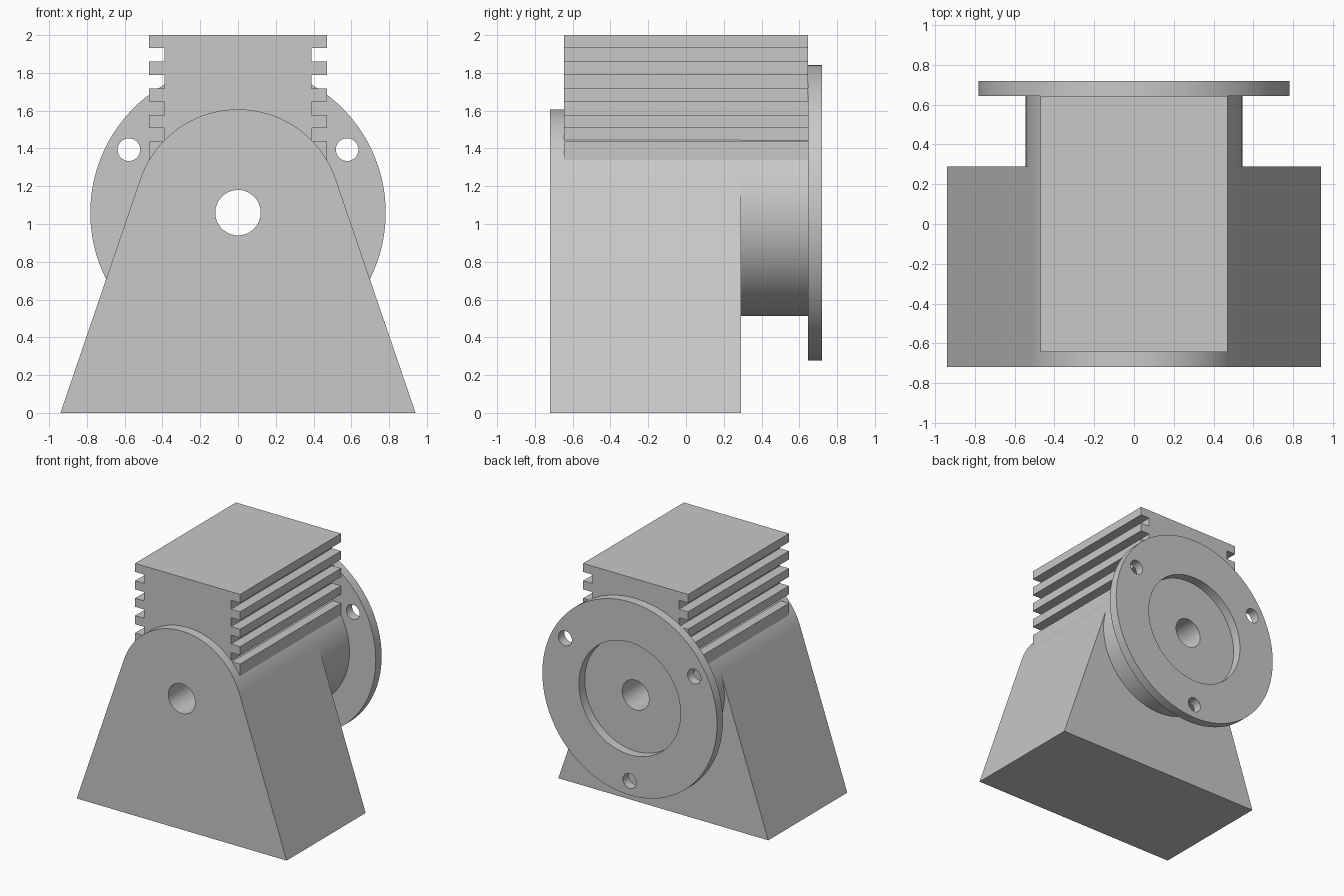
import bpy
import bmesh
from math import sin, cos, acos, atan2, hypot, radians, pi

cube = bpy.data.objects.get("Cube")
if cube:
    bpy.data.objects.remove(cube, do_unlink=True)

metal = bpy.data.materials.new("plain_grey")
metal.use_nodes = True
GREY = (0.58, 0.58, 0.58, 1)
metal.diffuse_color = GREY
metal.node_tree.nodes["Principled BSDF"].inputs["Base Color"].default_value = GREY

AXIS_Z = 1.06      # height of the shaft axis
HUB_R = 0.547
BORE_R = 0.12


def arc(r, start, end, steps, x=0, z=AXIS_Z):
    return [(x + r * cos(start + (end - start) * i / steps),
             z + r * sin(start + (end - start) * i / steps)) for i in range(steps + 1)]


def circle(r, steps=96, x=0, z=AXIS_Z):
    return arc(r, 0, 2 * pi, steps, x, z)[:-1]


def plate(name, loops, y0, y1):
    """Extrude an outline with holes (x, z loops) from y0 to y1."""
    bm = bmesh.new()
    for loop in loops:
        vs = [bm.verts.new((x, y0, z)) for x, z in loop]
        for a, b in zip(vs, vs[1:] + vs[:1]):
            bm.edges.new((a, b))
    bmesh.ops.triangle_fill(bm, edges=bm.edges[:], use_beauty=True)
    out = bmesh.ops.extrude_face_region(bm, geom=bm.faces[:])
    moved = [g for g in out["geom"] if isinstance(g, bmesh.types.BMVert)]
    bmesh.ops.translate(bm, verts=moved, vec=(0, y1 - y0, 0))
    bmesh.ops.recalc_face_normals(bm, faces=bm.faces[:])
    mesh = bpy.data.meshes.new(name)
    bm.to_mesh(mesh)
    bm.free()
    mesh.materials.append(metal)
    obj = bpy.data.objects.new(name, mesh)
    bpy.context.collection.objects.link(obj)
    bpy.ops.object.select_all(action='DESELECT')
    obj.select_set(True)
    bpy.context.view_layer.objects.active = obj
    bpy.ops.object.shade_smooth_by_angle(angle=radians(30))


# Tapered housing: sloped sides run tangent into the round top
FOOT = 0.94
tangent = atan2(-AXIS_Z, FOOT) + acos(HUB_R / hypot(FOOT, AXIS_Z))
housing = [(-FOOT, 0), (FOOT, 0)] + arc(HUB_R, tangent, pi - tangent, 64)
plate("housing", [housing, circle(BORE_R)], -0.72, 0.29)

# Round hub behind the housing
plate("hub", [circle(HUB_R), circle(BORE_R)], 0.29, 0.645)

# Mounting flange with a recess and three bolt holes
bolts = [circle(0.06, 32, 0.667 * cos(a), AXIS_Z + 0.667 * sin(a))
         for a in (radians(30), radians(150), radians(270))]
plate("flange", [circle(0.782, 128), circle(0.455)] + bolts, 0.645, 0.72)

# Finned block: notched sides, with its underside following the hub
CORE, FIN, PITCH, THICK = 0.39, 0.47, 0.141, 0.069
base_r = HUB_R - 0.015
side = []
for i in range(4):
    top = 2 - i * PITCH
    side += [(FIN, top), (FIN, top - THICK), (CORE, top - THICK), (CORE, top - PITCH)]
side.append((FIN, 2 - 4 * PITCH))
end = acos(FIN / base_r)
under = arc(base_r, end, pi - end, 32)
mirrored = [(-x, z) for x, z in reversed(side)]
plate("finned_block", [side + under + mirrored], -0.645, 0.645)
